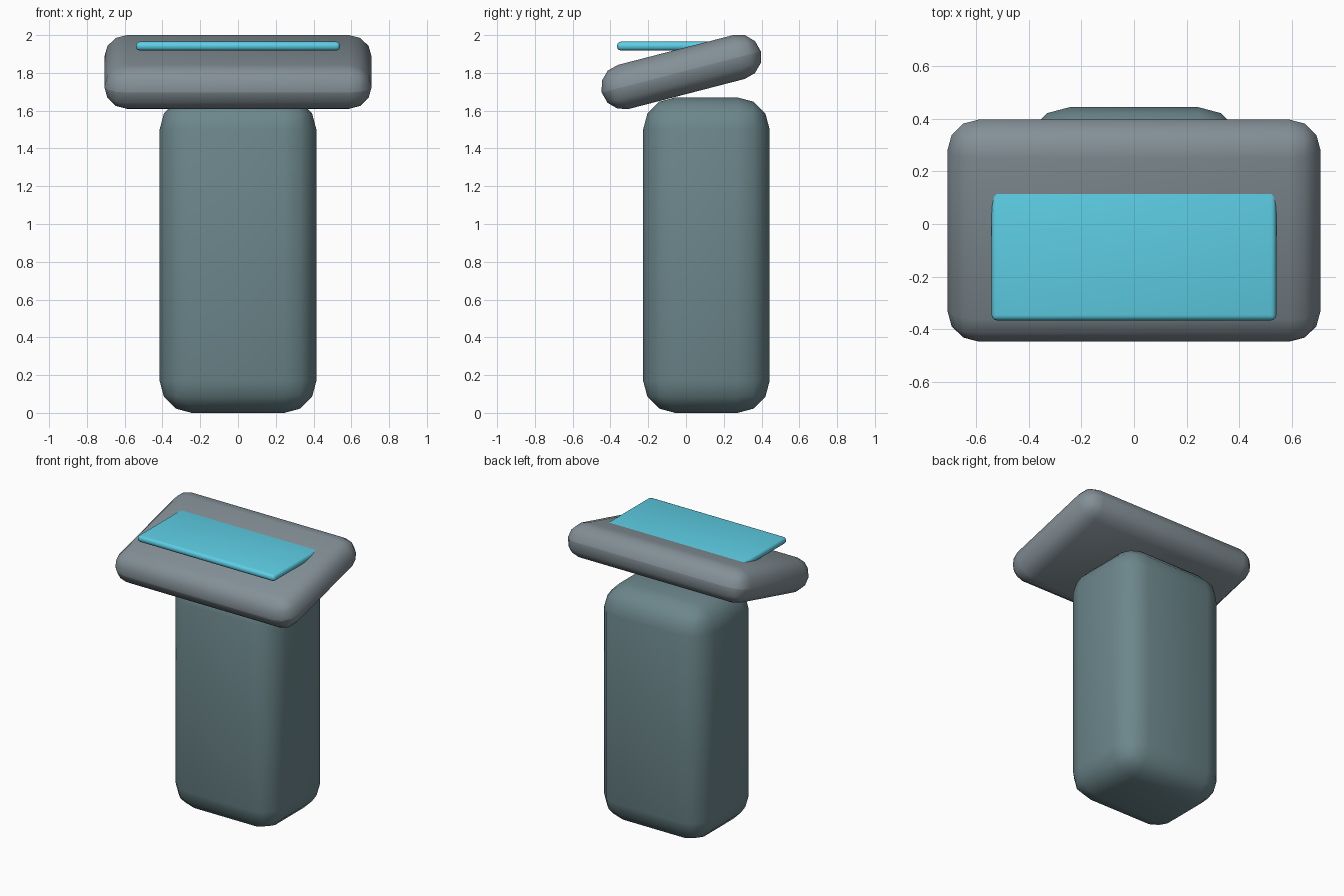
import bpy
import math

cube = bpy.data.objects.get("Cube")
if cube:
    bpy.data.objects.remove(cube, do_unlink=True)


def material(name, color):
    mat = bpy.data.materials.new(name)
    mat.use_nodes = True
    mat.diffuse_color = (*color, 1)
    mat.node_tree.nodes["Principled BSDF"].inputs["Base Color"].default_value = (*color, 1)
    return mat


def rounded_box(name, size, center, radius, mat, tilt=0):
    """Box with three-step rounded edges, tilted about the x axis."""
    bpy.ops.mesh.primitive_cube_add(size=1, location=center)
    box = bpy.context.object
    box.name = name
    box.scale = size
    bpy.ops.object.transform_apply(location=False, rotation=False, scale=True)
    box.rotation_euler.x = tilt
    bevel = box.modifiers.new("Rounded edges", "BEVEL")
    bevel.width = radius
    bevel.segments = 3
    bevel.limit_method = "NONE"
    bpy.ops.object.modifier_apply(modifier=bevel.name)
    bpy.ops.object.shade_smooth_by_angle(angle=math.radians(40))
    box.data.materials.append(mat)
    return box


teal = material("Muted teal", (0.15, 0.24, 0.26))
grey = material("Cool grey", (0.23, 0.28, 0.31))
cyan = material("Bright cyan", (0.11, 0.62, 0.78))

# Upright pedestal, set slightly to the back
rounded_box("pedestal", (0.83, 0.67, 1.67), (0, 0.108, 0.835), 0.17, teal)

# Console head leaning towards the front
rounded_box("console_head", (1.415, 0.87, 0.24), (0, -0.025, 1.805), 0.1195, grey,
            tilt=math.radians(14.5))

# Level display panel whose back end sinks into the head
rounded_box("display_panel", (1.08, 0.615, 0.046), (0, -0.058, 1.942), 0.02, cyan)
